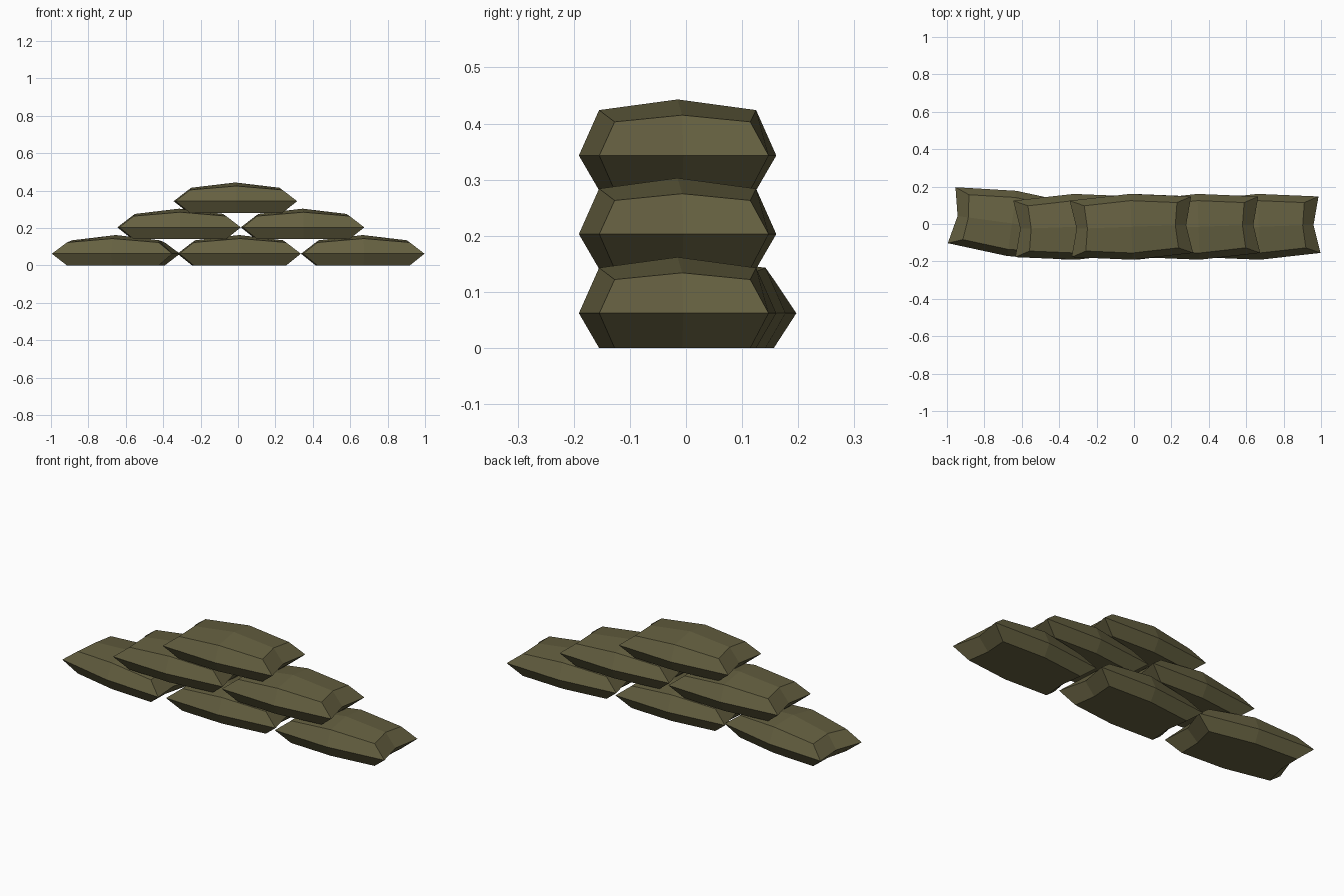
import bpy, bmesh, math

if "Cube" in bpy.data.objects:
    bpy.data.objects.remove(bpy.data.objects["Cube"])

olive = bpy.data.materials.new("olive canvas")
olive.diffuse_color = (0.13, 0.117, 0.052, 1)
olive.use_nodes = True
olive.node_tree.nodes["Principled BSDF"].inputs["Base Color"].default_value = olive.diffuse_color


def layer(bm, half_x, pinch_x, end_y, mid_y, z_corner, z_end, z_side):
    """Ring of eight points: four corners plus bulging side and pinched end middles."""
    pts = [(-half_x, -end_y, z_corner), (0, -mid_y, z_side), (half_x, -end_y, z_corner),
           (pinch_x, 0, z_end), (half_x, end_y, z_corner), (0, mid_y, z_side),
           (-half_x, end_y, z_corner), (-pinch_x, 0, z_end)]
    return [bm.verts.new(p) for p in pts]


def cap(bm, ring, z):
    """Close a ring with four quads meeting at a centre point."""
    c = bm.verts.new((0, 0, z))
    for i in (1, 3, 5, 7):
        bm.faces.new((c, ring[i], ring[(i + 1) % 8], ring[(i + 2) % 8]))


def bag_mesh():
    bm = bmesh.new()
    base = layer(bm, 0.248, 0.235, 0.121, 0.14, 0, 0, 0)
    seam = layer(bm, 0.325, 0.293, 0.151, 0.176, 0.062, 0.062, 0.062)
    top = layer(bm, 0.248, 0.235, 0.121, 0.14, 0.122, 0.134, 0.143)
    for lo, hi in ((base, seam), (seam, top)):
        for i in range(8):
            j = (i + 1) % 8
            bm.faces.new((lo[i], lo[j], hi[j], hi[i]))
    cap(bm, base, 0)
    cap(bm, top, 0.162)
    bmesh.ops.recalc_face_normals(bm, faces=bm.faces)
    me = bpy.data.meshes.new("sandbag")
    bm.to_mesh(me)
    bm.free()
    me.materials.append(olive)
    return me


# Stacked bags: name, x, y, z, turn in degrees
mesh = bag_mesh()
for name, x, y, z, turn in (
        ("bottom_left_bag", -0.653, 0.003, 0, -7.8),
        ("bottom_middle_bag", 0.006, -0.015, 0, 2),
        ("bottom_right_bag", 0.667, -0.015, 0, 2),
        ("middle_left_bag", -0.315, -0.015, 0.141, 2),
        ("middle_right_bag", 0.345, -0.015, 0.141, 2),
        ("top_bag", -0.014, -0.015, 0.281, 2)):
    ob = bpy.data.objects.new(name, mesh)
    ob.location = (x, y, z)
    ob.rotation_euler.z = math.radians(turn)
    bpy.context.collection.objects.link(ob)
